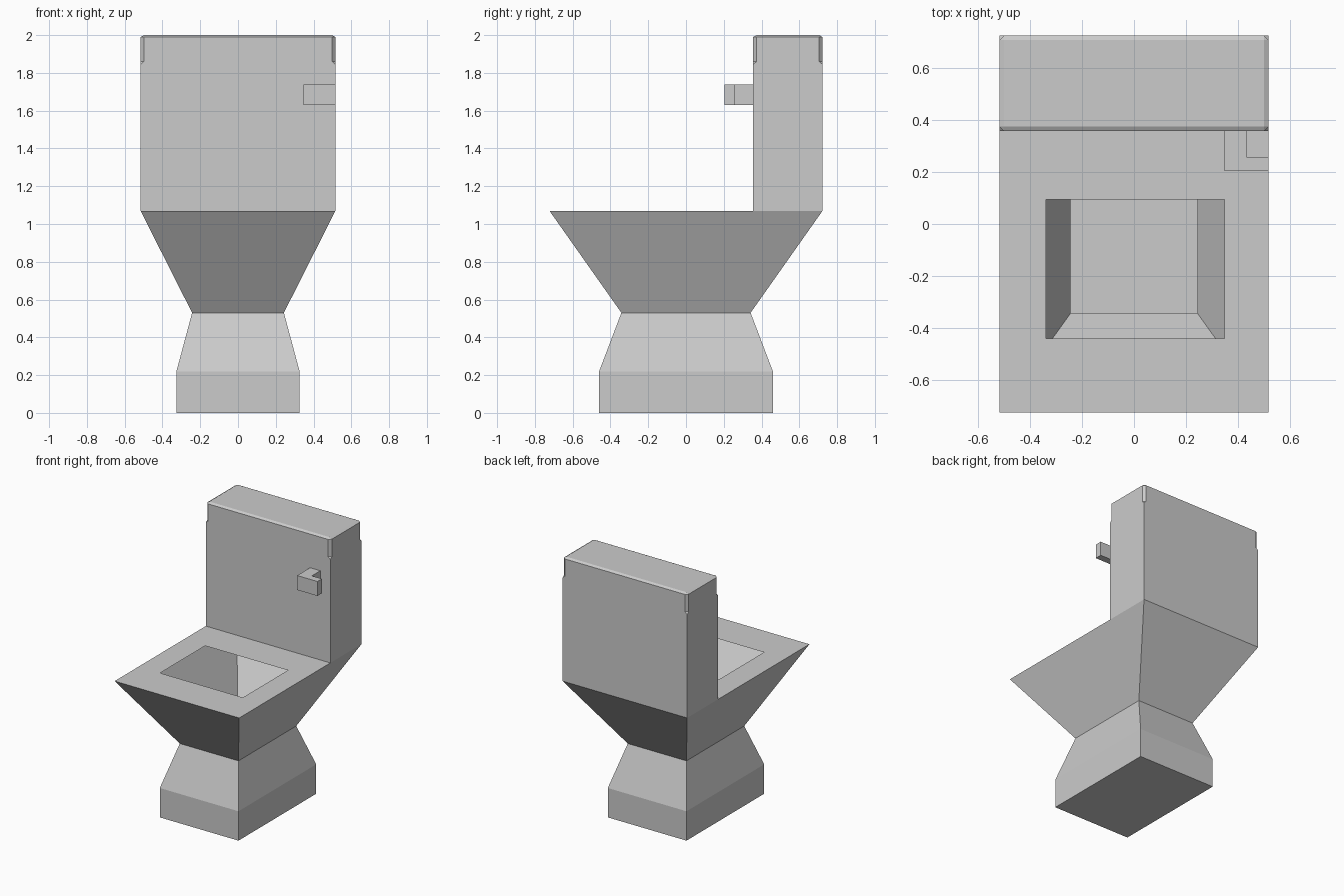
import bpy, bmesh

if "Cube" in bpy.data.objects:
    bpy.data.objects.remove(bpy.data.objects["Cube"])

W, D = 0.516, 0.723      # half width and half depth
SEAT_Z = 1.07
TANK_Y = 0.356           # front face of the tank


def rect(x0, x1, y0, y1, z):
    return [(x0, y0, z), (x1, y0, z), (x1, y1, z), (x0, y1, z)]


def clipped_rect(x0, x1, y0, y1, z, c):
    """Rectangle with its corners cut by c (8 points, counter-clockwise)."""
    return [(x0 + c, y0, z), (x1 - c, y0, z), (x1, y0 + c, z), (x1, y1 - c, z),
            (x1 - c, y1, z), (x0 + c, y1, z), (x0, y1 - c, z), (x0, y0 + c, z)]


def loft(name, rings, bottom=False, top=False):
    """Skin a stack of equal-count rings, with optional end caps."""
    bm = bmesh.new()
    loops = [[bm.verts.new(p) for p in ring] for ring in rings]
    n = len(loops[0])
    for a, b in zip(loops, loops[1:]):
        for i in range(n):
            j = (i + 1) % n
            bm.faces.new((a[i], a[j], b[j], b[i]))
    if bottom:
        bm.faces.new(loops[0][::-1])
    if top:
        bm.faces.new(loops[-1])
    bmesh.ops.remove_doubles(bm, verts=bm.verts, dist=0.0005)
    mesh = bpy.data.meshes.new(name)
    bm.to_mesh(mesh)
    bm.free()
    obj = bpy.data.objects.new(name, mesh)
    bpy.context.collection.objects.link(obj)
    return obj


# Hollow pedestal and flared bowl
profile = [(0.326, 0.46, 0), (0.326, 0.46, 0.22),
           (0.243, 0.342, 0.53), (W, D, SEAT_Z)]
loft("pedestal_and_bowl", [rect(-x, x, -y, y, z) for x, y, z in profile], bottom=True)

# Flat seat with its rectangular opening
loft("seat", [rect(-W, W, -D, TANK_Y, SEAT_Z),
              rect(-0.338, 0.348, -0.44, 0.094, SEAT_Z)])

# Tank: sharp below, clipped corners and bevelled rim near the top
c = 0.018
loft("tank", [clipped_rect(-W, W, TANK_Y, D, z, k)
              for z, k in ((SEAT_Z, 0), (1.845, 0), (1.86, c), (1.99, c))]
     + [clipped_rect(-W + c, W - c, TANK_Y + c, D - c, 2.0, 0)], top=True)

# L-shaped flush handle
outline = [(0.348, 0.203), (W, 0.203), (W, 0.256), (0.433, 0.256),
           (0.433, TANK_Y), (0.348, TANK_Y)]
loft("flush_handle", [[(x, y, z) for x, y in outline] for z in (1.63, 1.738)],
     bottom=True, top=True)
